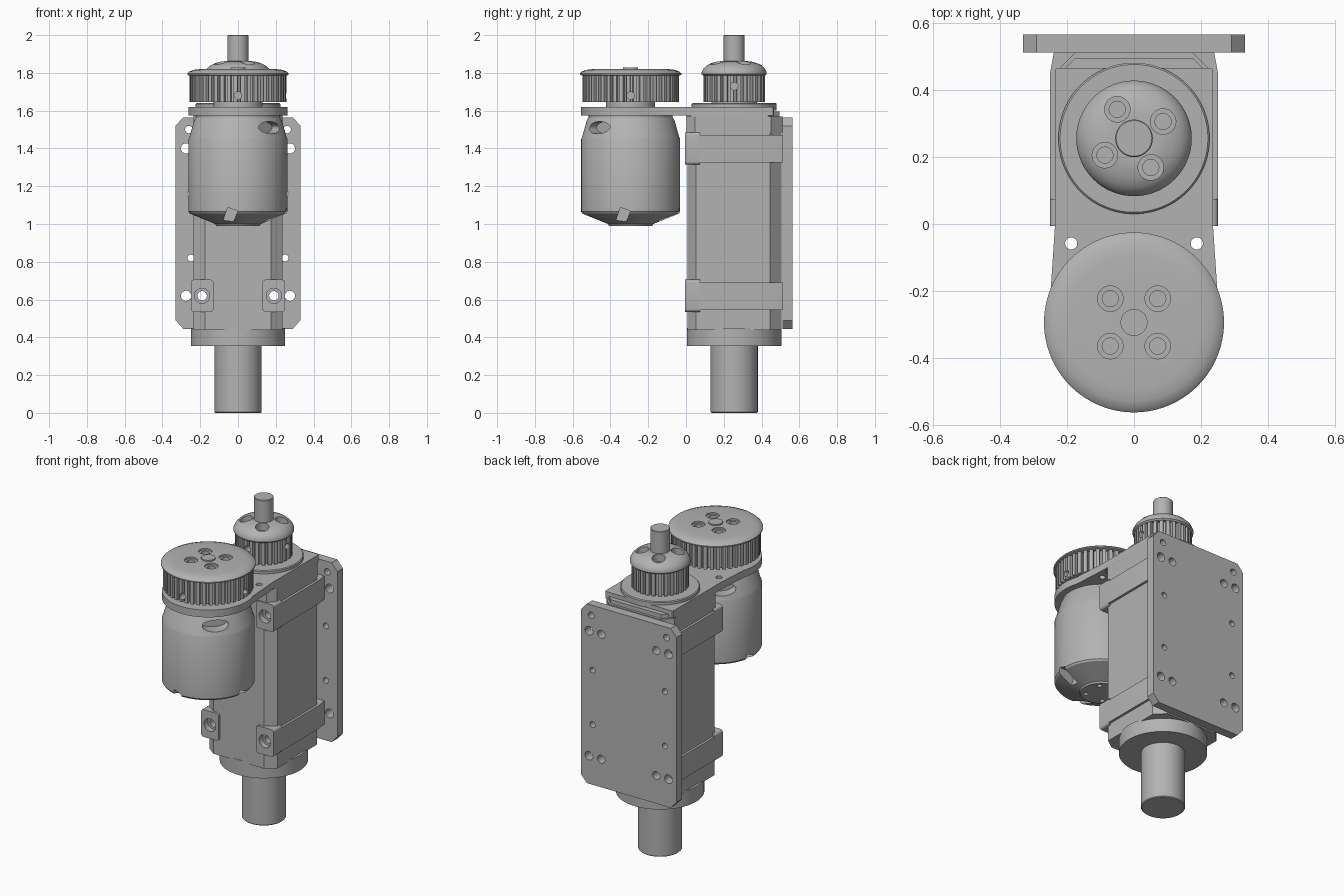
import bpy, bmesh
from math import sin, cos, pi, radians
from mathutils import Matrix, Vector

if "Cube" in bpy.data.objects:
    bpy.data.objects.remove(bpy.data.objects["Cube"], do_unlink=True)

metal = bpy.data.materials.new("grey_metal")
metal.use_nodes = True
grey = (0.45, 0.45, 0.45, 1)
metal.diffuse_color = grey
metal.node_tree.nodes["Principled BSDF"].inputs["Base Color"].default_value = grey

SPINDLE = (0, 0.255)
MOTOR = (0, -0.293)


def finish(name, bm, smooth=True):
    bmesh.ops.recalc_face_normals(bm, faces=bm.faces)
    me = bpy.data.meshes.new(name)
    bm.to_mesh(me)
    bm.free()
    ob = bpy.data.objects.new(name, me)
    bpy.context.collection.objects.link(ob)
    me.materials.append(metal)
    if smooth:
        shade(ob)
    return ob


def shade(ob):
    bpy.ops.object.select_all(action='DESELECT')
    ob.select_set(True)
    bpy.context.view_layer.objects.active = ob
    bpy.ops.object.shade_smooth_by_angle(angle=radians(32))


def add_lathe(bm, profile, matrix, n=96):
    """Closed solid of revolution from (radius, height) pairs."""
    rings = [[bm.verts.new(matrix @ Vector((r * cos(2 * pi * i / n), r * sin(2 * pi * i / n), z)))
              for i in range(n)] for r, z in profile]
    for a, b in zip(rings, rings[1:]):
        for i in range(n):
            j = (i + 1) % n
            bm.faces.new((a[i], a[j], b[j], b[i]))
    bm.faces.new(rings[0])
    bm.faces.new(rings[-1])


def lathe(name, profile, centre, n=96):
    bm = bmesh.new()
    add_lathe(bm, profile, Matrix.Translation((*centre, 0)), n)
    return finish(name, bm)


def prism(name, outline, lo, hi, upright=False):
    """Extrude an outline along z, or along y for an upright panel."""
    bm = bmesh.new()
    place = (lambda p, h: (p[0], h, p[1])) if upright else (lambda p, h: (*p, h))
    a, b = ([bm.verts.new(place(p, h)) for p in outline] for h in (lo, hi))
    for i in range(len(a)):
        j = (i + 1) % len(a)
        bm.faces.new((a[i], a[j], b[j], b[i]))
    bm.faces.new(a)
    bm.faces.new(b)
    return finish(name, bm)


def mirrored(half):
    return half + [(-x, y) for x, y in reversed(half)]


def cut(targets, bm):
    """Subtract a temporary cutter from every target."""
    cutter = finish("cutter", bm, False)
    cutter.hide_render = True
    for ob in targets:
        mod = ob.modifiers.new("cut", 'BOOLEAN')
        mod.operation, mod.solver, mod.object = 'DIFFERENCE', 'EXACT', cutter
        graph = bpy.context.evaluated_depsgraph_get()
        me = bpy.data.meshes.new_from_object(ob.evaluated_get(graph))
        ob.modifiers.clear()
        ob.data = me
        me.materials.clear()
        me.materials.append(metal)
        for f in me.polygons:
            f.material_index = 0
        shade(ob)
    bpy.data.objects.remove(cutter, do_unlink=True)


def along_y(x, y, z):
    return Matrix.Translation((x, y, z)) @ Matrix.Rotation(-pi / 2, 4, 'X')


# Spindle housing
def housing(w, front, back, cf, cb):
    return mirrored([(w - cf, front), (w, front + 0.045), (w, back - cb), (w - cb, back)])


body = prism("spindle_housing", housing(0.235, 0.008, 0.505, 0.06, 0.06), 0.44, 1.49)
head = prism("housing_head", housing(0.235, 0.002, 0.51, 0.04, 0.06), 1.485, 1.57)
prism("housing_cap", housing(0.235, 0.002, 0.495, 0.02, 0.06), 1.57, 1.595)
lathe("lower_collar", [(0.25, 0.355), (0.25, 0.45)], SPINDLE)
lathe("spindle_nose", [(0.12, 0), (0.125, 0.005), (0.125, 0.36)], SPINDLE)

# Clamp bands with front lugs
drilled = [body]
for level, z in (("lower", 0.62), ("upper", 1.40)):
    band = prism(level + "_clamp_band",
                 mirrored([(0.25, 0.07), (0.25, 0.45), (0.238, 0.515)]), z - 0.075, z + 0.07)
    drilled.append(band)
    for side, s in (("left", 1), ("right", -1)):
        c = [(0.19 + dx * 0.045 + 0.015 * cos(a), z + dz * 0.07 + 0.015 * sin(a))
             for q, (dx, dz) in enumerate(((1, 1), (-1, 1), (-1, -1), (1, -1)))
             for a in (q * pi / 2 + k * pi / 8 for k in range(5))]
        drilled.append(prism(f"{level}_{side}_lug", [(s * x, y) for x, y in c],
                             -0.006, 0.075, True))

# Back mounting plate
plate = prism("mounting_plate", mirrored([(0.29, 0.445), (0.33, 0.49), (0.33, 1.52), (0.29, 1.565)]),
              0.51, 0.565, True)
drilled.append(plate)

bm = bmesh.new()
for s in (1, -1):
    for z in (0.62, 1.40):
        add_lathe(bm, [(0.04, -0.1), (0.04, 0.03), (0.025, 0.03), (0.025, 0.7)],
                  along_y(s * 0.19, 0, z), 32)
cut(drilled, bm)
bm = bmesh.new()
for s in (1, -1):
    for x, z, r in ((0.275, 0.62, 0.027), (0.275, 1.40, 0.027), (0.26, 1.50, 0.02),
                    (0.25, 0.82, 0.018), (0.25, 1.16, 0.018)):
        add_lathe(bm, [(r, 0.4), (r, 0.7)], along_y(s * x, 0, z), 32)
cut([plate], bm)

# Motor bracket plate with rounded front end
arc = [(0.262 * sin(a), MOTOR[1] - 0.262 * cos(a)) for a in (radians(3 * k) for k in range(1, 37))]
bracket = prism("motor_bracket", mirrored(arc + [(0.235, 0.0), (0.235, 0.46), (0.23, 0.465)]),
                1.575, 1.62)
bm = bmesh.new()
for s in (1, -1):
    add_lathe(bm, [(0.018, 1.5), (0.018, 1.7)], Matrix.Translation((s * 0.187, -0.058, 0)), 32)
cut([bracket], bm)

# Motor can with fan end and side vents
motor = lathe("motor_can", [(0.115, 0.99), (0.12, 1.0), (0.255, 1.055), (0.262, 1.065), (0.262, 1.45),
                            (0.257, 1.46), (0.232, 1.55), (0.222, 1.565), (0.222, 1.58)], MOTOR)
bm = bmesh.new()
for k in range(4):
    m = (Matrix.Translation((*MOTOR, 0)) @ Matrix.Rotation(k * pi / 2, 4, 'Z')
         @ Matrix.Translation((-0.04, -0.23, 1.045)) @ Matrix.Rotation(radians(20), 4, 'Y')
         @ Matrix.Diagonal((0.055, 0.16, 0.07, 1)))
    bmesh.ops.create_cube(bm, size=1, matrix=m)
for k in (-1, 3):
    m = (Matrix.Translation((*MOTOR, 1.51)) @ Matrix.Rotation(k * pi / 4, 4, 'Z')
         @ Matrix.Translation((0.18, 0, 0)) @ Matrix.Rotation(pi / 2, 4, 'Y')
         @ Matrix.Diagonal((0.9, 2.1, 1, 1)))
    add_lathe(bm, [(0.036, 0), (0.036, 0.15)], m, 32)
for k in range(4):
    a = k * pi / 2 + pi / 4
    add_lathe(bm, [(0.014, 0.9), (0.014, 1.02)],
              Matrix.Translation((0.085 * cos(a), MOTOR[1] + 0.085 * sin(a), 0)), 20)
cut([motor], bm)


# Toothed pulleys
def toothed_ring(name, centre, teeth, r, lo, hi):
    pts = []
    for k in range(teeth):
        for f, rr in ((0, r - 0.022), (0.3, r - 0.022), (0.38, r), (0.92, r)):
            a = 2 * pi * (k + f) / teeth
            pts.append((centre[0] + rr * cos(a), centre[1] + rr * sin(a)))
    return prism(name, pts, lo, hi)


def screw_recesses(target, centre, r, phase, floor):
    bm = bmesh.new()
    for k in range(4):
        a = radians(phase + 90 * k)
        m = Matrix.Translation((centre[0] + r * cos(a), centre[1] + r * sin(a), 0))
        add_lathe(bm, [(0.024, floor - 0.02), (0.024, floor), (0.038, floor), (0.038, 2)], m, 32)
    cut([target], bm)


def grub_hole(target, centre, r, z):
    bm = bmesh.new()
    for angle in (0, -pi / 2):
        m = (Matrix.Translation((*centre, z)) @ Matrix.Rotation(angle, 4, 'Z')
             @ Matrix.Translation((r - 0.06, 0, 0)) @ Matrix.Rotation(pi / 2, 4, 'Y'))
        add_lathe(bm, [(0.02, 0), (0.02, 0.12)], m, 24)
    cut([target], bm)


big = toothed_ring("motor_pulley_teeth", MOTOR, 44, 0.256, 1.645, 1.79)
grub_hole(big, MOTOR, 0.256, 1.68)
lathe("motor_pulley_hub", [(0.13, 1.6), (0.13, 1.65)], MOTOR)
rim = lathe("motor_pulley_cap", [(0.255, 1.785), (0.268, 1.79), (0.268, 1.797), (0.258, 1.807),
                                 (0.235, 1.816), (0.2, 1.82)], MOTOR)
screw_recesses(rim, MOTOR, 0.1, 45, 1.81)
lathe("motor_shaft_tip", [(0.04, 1.8), (0.04, 1.828)], MOTOR, 48)

small = toothed_ring("spindle_pulley_teeth", SPINDLE, 28, 0.163, 1.645, 1.79)
grub_hole(small, SPINDLE, 0.163, 1.73)
lathe("spindle_flange", [(0.225, 1.6), (0.225, 1.635), (0.22, 1.64), (0.12, 1.64), (0.12, 1.65)], SPINDLE)
dome = lathe("spindle_pulley_dome", [(0.163, 1.785), (0.172, 1.793), (0.172, 1.803), (0.163, 1.822),
                                     (0.145, 1.84), (0.12, 1.852), (0.09, 1.86), (0.07, 1.862)], SPINDLE)
screw_recesses(dome, SPINDLE, 0.1, 30, 1.815)
lathe("drawbar_shaft", [(0.056, 1.6), (0.056, 1.997), (0.053, 2.0)], SPINDLE, 48)
